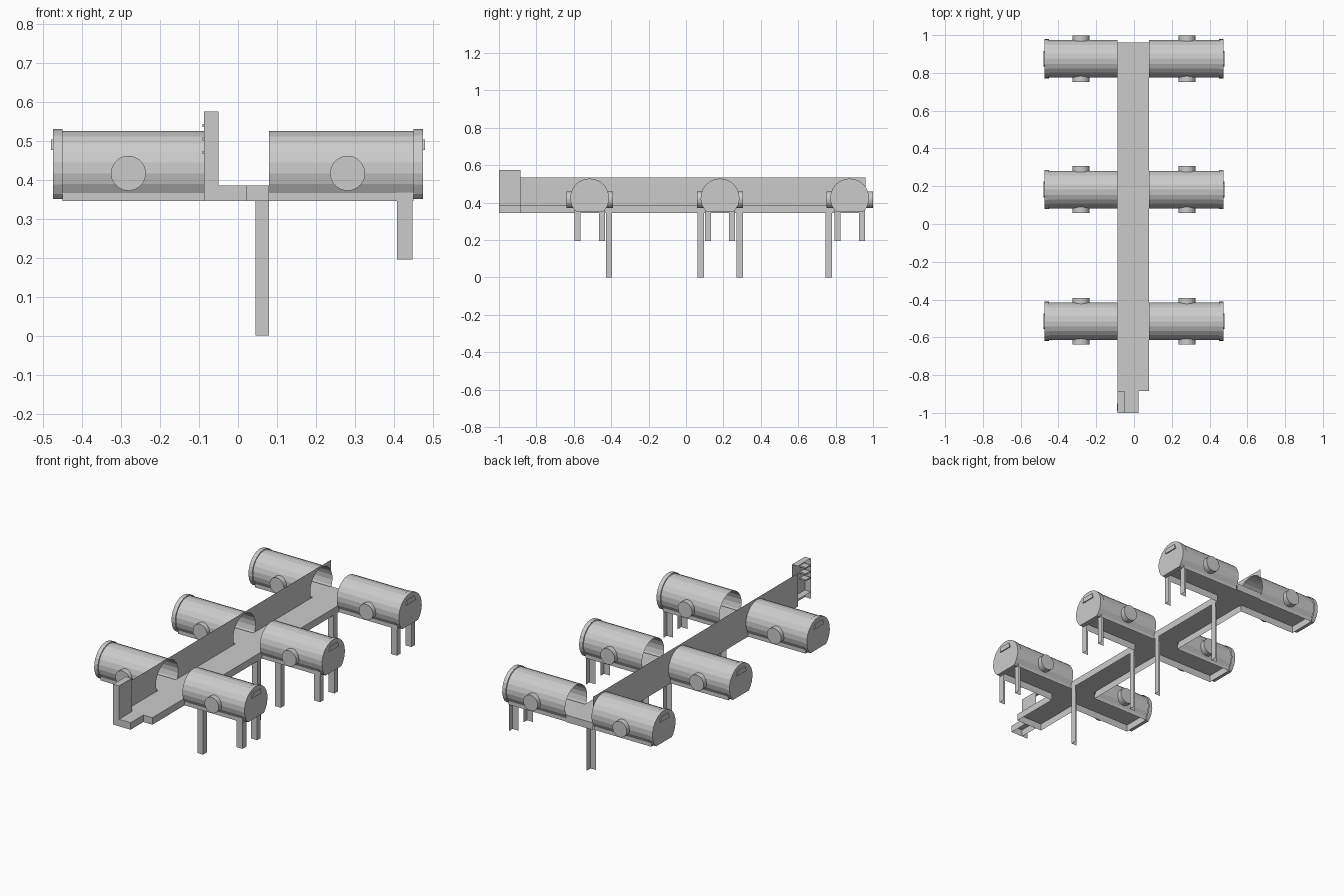
import bpy, bmesh, math

if "Cube" in bpy.data.objects:
    bpy.data.objects.remove(bpy.data.objects["Cube"])

grey = bpy.data.materials.new("light grey")
grey.diffuse_color = (0.6, 0.6, 0.6, 1)
grey.use_nodes = True
grey.node_tree.nodes["Principled BSDF"].inputs["Base Color"].default_value = grey.diffuse_color

PODS = (-0.515, 0.182, 0.875)      # pod centre lines in y
R, CZ = 0.1, 0.425                 # shell radius and axis height
LOW, FLOOR, TOP = 0.345, 0.385, 0.535
WALL, EDGE = -0.087, 0.08          # corridor left and right limits


def make(name, faces):
    """Object from a list of polygons, each a list of points."""
    bm = bmesh.new()
    for f in faces:
        bm.faces.new([bm.verts.new(p) for p in f])
    bmesh.ops.remove_doubles(bm, verts=bm.verts, dist=1e-5)
    bmesh.ops.triangulate(bm, faces=[f for f in bm.faces if len(f.verts) > 4])
    me = bpy.data.meshes.new(name)
    bm.to_mesh(me)
    bm.free()
    me.materials.append(grey)
    ob = bpy.data.objects.new(name, me)
    bpy.context.collection.objects.link(ob)
    return ob


def box(a, b, sides):
    """Chosen sides of a box; sides from 'x X y Y z Z' (lower = min)."""
    (x, y, z), (X, Y, Z) = a, b
    q = {
        'x': [(x, Y, z), (x, y, z), (x, y, Z), (x, Y, Z)],
        'X': [(X, y, z), (X, Y, z), (X, Y, Z), (X, y, Z)],
        'y': [(x, y, z), (X, y, z), (X, y, Z), (x, y, Z)],
        'Y': [(X, Y, z), (x, Y, z), (x, Y, Z), (X, Y, Z)],
        'z': [(x, Y, z), (X, Y, z), (X, y, z), (x, y, z)],
        'Z': [(x, y, Z), (X, y, Z), (X, Y, Z), (x, Y, Z)],
    }
    return [q[s] for s in sides]


def arc(c, r, n=16):
    """Shell profile in (y, z), from the -y foot over the top to the +y foot."""
    a0 = math.asin(0.6)
    pts = []
    for i in range(n + 1):
        a = math.pi + a0 - (math.pi + 2 * a0) * i / n
        pts.append((c + r * math.cos(a), CZ + r * math.sin(a)))
    return pts


def prism(prof, axis, a, b, end=None):
    """Sweep a (u, v) outline from a to b along x or y, with an end cap at b."""
    P = (lambda t, p: (t, p[0], p[1])) if axis == 'x' else (lambda t, p: (p[0], t, p[1]))
    # keep normals outward for either sweep direction
    flip = (b > a) == (axis == 'x')
    n = len(prof)
    faces = []
    for i in range(n if end else n - 1):
        p, q = prof[i], prof[(i + 1) % n]
        f = [P(a, p), P(a, q), P(b, q), P(b, p)]
        faces.append(f[::-1] if flip else f)
    if end:
        f = [P(b, p) for p in prof]
        faces.append(f[::-1] if flip else f)
    return faces


# corridor floor with its edge strips between the pods
END = 0.96
faces = box((WALL, -0.885, LOW), (EDGE, END, FLOOR), 'ZyY')
y = -0.885
for c in PODS:
    faces += box((WALL, y, LOW), (EDGE, c - 0.08, FLOOR), 'X')
    y = c + 0.08
make("corridor_floor", faces)

# corridor wall with arched openings
line = [(-0.885, TOP), (-0.885, LOW)]
for c in PODS:
    line.append((c - 0.08, LOW))
    for p in arc(c, R):
        if p[0] < END - 0.005:
            line.append(p)
        elif c == PODS[-1]:
            line.append((END, CZ + math.sqrt(R * R - (END - c) ** 2)))
            break
    if c != PODS[-1]:
        line.append((c + 0.08, LOW))
line.append((END, TOP))
make("corridor_wall", [[(WALL, p[0], p[1]) for p in line]])

# front step and end post
make("front_step", box((WALL, -1, LOW), (0.023, -0.885, FLOOR), 'ZXy'))
make("end_post", box((WALL, -1, LOW), (-0.05, -0.885, 0.575), 'ZXy'))
for i in range(3):
    z = 0.535 - 0.035 * i
    make("post_rib", box((-0.091, -0.99, z), (-0.052, -0.95, z + 0.008), 'xXyYzZ'))

for c in PODS:
    for s in (-1, 1):
        inner = EDGE if s > 0 else WALL
        out = s * 0.45
        x0, x1 = sorted((inner, out))
        # pod base, open underneath
        make("pod_base", box((x0, c - 0.08, LOW), (x1, c + 0.08, FLOOR),
                             'ZyY' + ('X' if s > 0 else 'x')))
        # open-ended pod shell
        make("pod_shell", prism(arc(c, R), 'x', inner, out))
        # end cap with a raised rim
        rim = arc(c, 0.104) + [(c + 0.07, 0.35), (c - 0.07, 0.35)]
        make("pod_end_cap", prism(rim, 'x', out, s * 0.474, True))
        # hatch slot on the end cap
        slot = [(c - 0.042, 0.476), (c - 0.033, 0.503), (c + 0.033, 0.503), (c + 0.042, 0.476)]
        make("pod_end_slot", prism(slot, 'x', s * 0.472, s * 0.48, True))
        # round side portholes
        for t in (-1, 1):
            ring = [(s * 0.281 + 0.045 * math.cos(-k * math.pi / 10),
                     0.416 + 0.045 * math.sin(-k * math.pi / 10)) for k in range(20)]
            # outline direction reversed, so use the opposite winding
            port = prism(ring[::-1], 'y', c + t * 0.088, c + t * 0.124, True)
            make("porthole", [f[::-1] for f in port])

    # short angle-section legs under the right-hand pods
    for d in (-0.065, 0.065):
        make("pod_leg", box((0.408, c + d - 0.016, 0.195), (0.447, c + d + 0.016, FLOOR), 'Xy'))

# tall angle-section legs under the corridor
for y in (-0.412, 0.078, 0.288, 0.763):
    make("corridor_leg", box((0.045, y - 0.017, 0), (EDGE, y + 0.017, LOW), 'Xy'))
